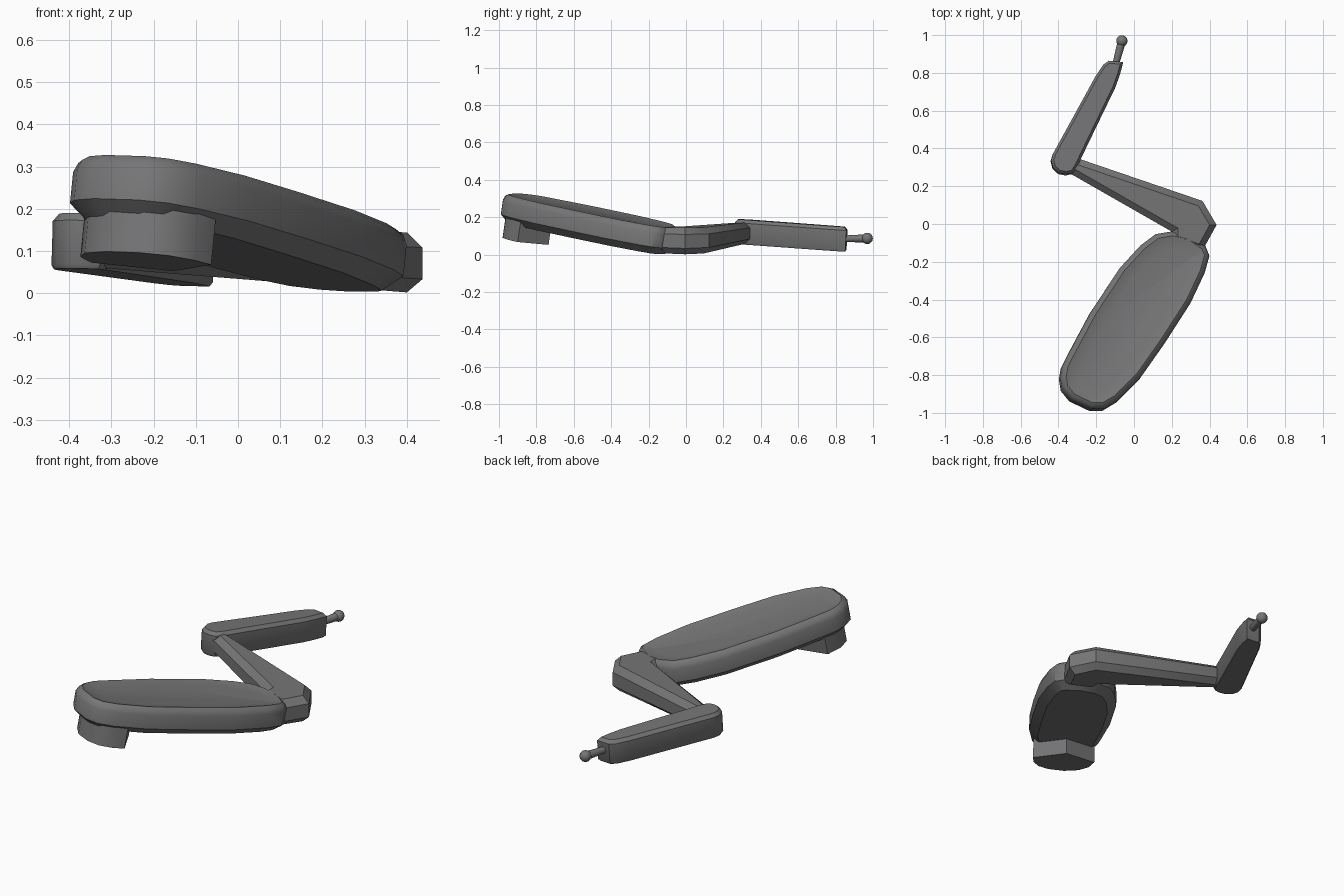
import bpy, bmesh, math
from mathutils import Vector

if "Cube" in bpy.data.objects:
    bpy.data.objects.remove(bpy.data.objects["Cube"])

mat = bpy.data.materials.new("dark grey")
mat.diffuse_color = (0.18, 0.18, 0.185, 1)
mat.use_nodes = True
mat.node_tree.nodes["Principled BSDF"].inputs["Base Color"].default_value = mat.diffuse_color


def finish(bm, name, angle=35):
    bmesh.ops.recalc_face_normals(bm, faces=bm.faces)
    me = bpy.data.meshes.new(name)
    bm.to_mesh(me)
    bm.free()
    ob = bpy.data.objects.new(name, me)
    bpy.context.collection.objects.link(ob)
    me.materials.append(mat)
    bpy.ops.object.select_all(action='DESELECT')
    bpy.context.view_layer.objects.active = ob
    ob.select_set(True)
    bpy.ops.object.shade_smooth_by_angle(angle=math.radians(angle))
    return ob


def inset(pts, d):
    """Mitred inward offset of a closed outline."""
    n = len(pts)
    area = sum(pts[i].cross(pts[(i + 1) % n]) for i in range(n))
    sgn = 1 if area > 0 else -1
    out = []
    for i, p in enumerate(pts):
        a, b = (p - pts[i - 1]).normalized(), (pts[(i + 1) % n] - p).normalized()
        na, nb = Vector((-a.y, a.x)) * sgn, Vector((-b.y, b.x)) * sgn
        m = (na + nb).normalized()
        out.append(p + m * d / max(m.dot(na), 0.5))
    return out


def loft(name, outline, levels, place):
    """Stack inset copies of an outline; place(point, height) gives the 3D position."""
    pts = [Vector(p) for p in outline]
    bm = bmesh.new()
    rings = [[bm.verts.new(place(p, h)) for p in inset(pts, d)] for d, h in levels]
    n = len(pts)
    for lo, hi in zip(rings, rings[1:]):
        for i in range(n):
            j = (i + 1) % n
            bm.faces.new((lo[i], lo[j], hi[j], hi[i]))
    bm.faces.new(rings[0][::-1])
    bm.faces.new(rings[-1])
    return finish(bm, name)


def tilted(axis, z0, slope, ref):
    """Plane falling along a plan direction; heights run along its normal."""
    ax = Vector(axis).normalized()
    nrm = Vector((ax.x * slope, ax.y * slope, 1)).normalized()

    def place(p, h):
        q = Vector((p.x, p.y, z0 - slope * p.dot(ax)))
        off = nrm * h - Vector((nrm.x, nrm.y, 0)) * ref
        return q + off
    return place


# long dished pad
pad = [(-.395, -.82), (-.385, -.76), (-.35, -.69), (-.235, -.475), (-.08, -.24), (.03, -.12),
       (.11, -.06), (.2, -.045), (.29, -.065), (.375, -.125), (.395, -.175), (.37, -.265),
       (.295, -.425), (.16, -.635), (.03, -.82), (-.09, -.94), (-.165, -.985),
       (-.235, -.985), (-.34, -.935), (-.385, -.88)]
loft("pad", pad,
     [(.045, -.15), (0, -.11), (0, -.035), (.01, -.012), (.028, 0), (.045, -.005), (.09, -.014)],
     tilted((.565, .825), .163, .176, -.08))

# D-shaped foot with a pointed back, under the pad
foot = [(-.345, -.735), (-.37, -.81), (-.36, -.88), (-.31, -.94), (-.23, -.975),
        (-.16, -.975), (-.1, -.94), (-.06, -.895), (-.15, -.73)]
loft("foot", foot, [(0, -.235), (0, -.10)],
     tilted((.565, .825), .163, .176, -.2))

# tapered elbow arm, chamfered all round
arm = [(-.40, .335), (-.29, .345), (.363, .122), (.437, -.005), (.36, -.145),
       (.2, -.09), (.2, -.04), (-.325, .26), (-.39, .28)]


def arm_place(p, h):
    bottom, top = .034 - .08 * p.x, .16 - .04 * p.x
    return Vector((p.x, p.y, bottom + (top - bottom) * h))


loft("elbow_arm", arm, [(.032, 0), (0, .24), (0, .76), (.032, 1)], arm_place)

# slab link at the end of the arm
slab = [(-.44, .335), (-.43, .295), (-.4, .268), (-.36, .26), (-.325, .268), (-.3, .305),
        (-.25, .41), (-.1, .72), (-.075, .79), (-.058, .855), (-.135, .862), (-.165, .84), (-.205, .78),
        (-.32, .57), (-.43, .37)]
loft("slab_link", slab, [(.006, -.132), (0, -.122), (0, -.018), (.014, 0)],
     tilted((.45, .89), .195, .065, -.06))

# ball tip: stem and knob
a, b = Vector((-.1, .835, .085)), Vector((-.065, .965, .087))
bm = bmesh.new()
ret = bmesh.ops.create_cone(bm, cap_ends=True, segments=16, radius1=.017, radius2=.022, depth=(b - a).length)
bmesh.ops.rotate(bm, verts=ret["verts"], matrix=(b - a).to_track_quat('Z', 'Y').to_matrix())
bmesh.ops.translate(bm, verts=ret["verts"], vec=(a + b) / 2)
finish(bm, "tip_stem")
bm = bmesh.new()
ret = bmesh.ops.create_uvsphere(bm, u_segments=16, v_segments=10, radius=.03)
bmesh.ops.translate(bm, verts=ret["verts"], vec=b + Vector((.001, .004, 0)))
finish(bm, "tip_ball")
